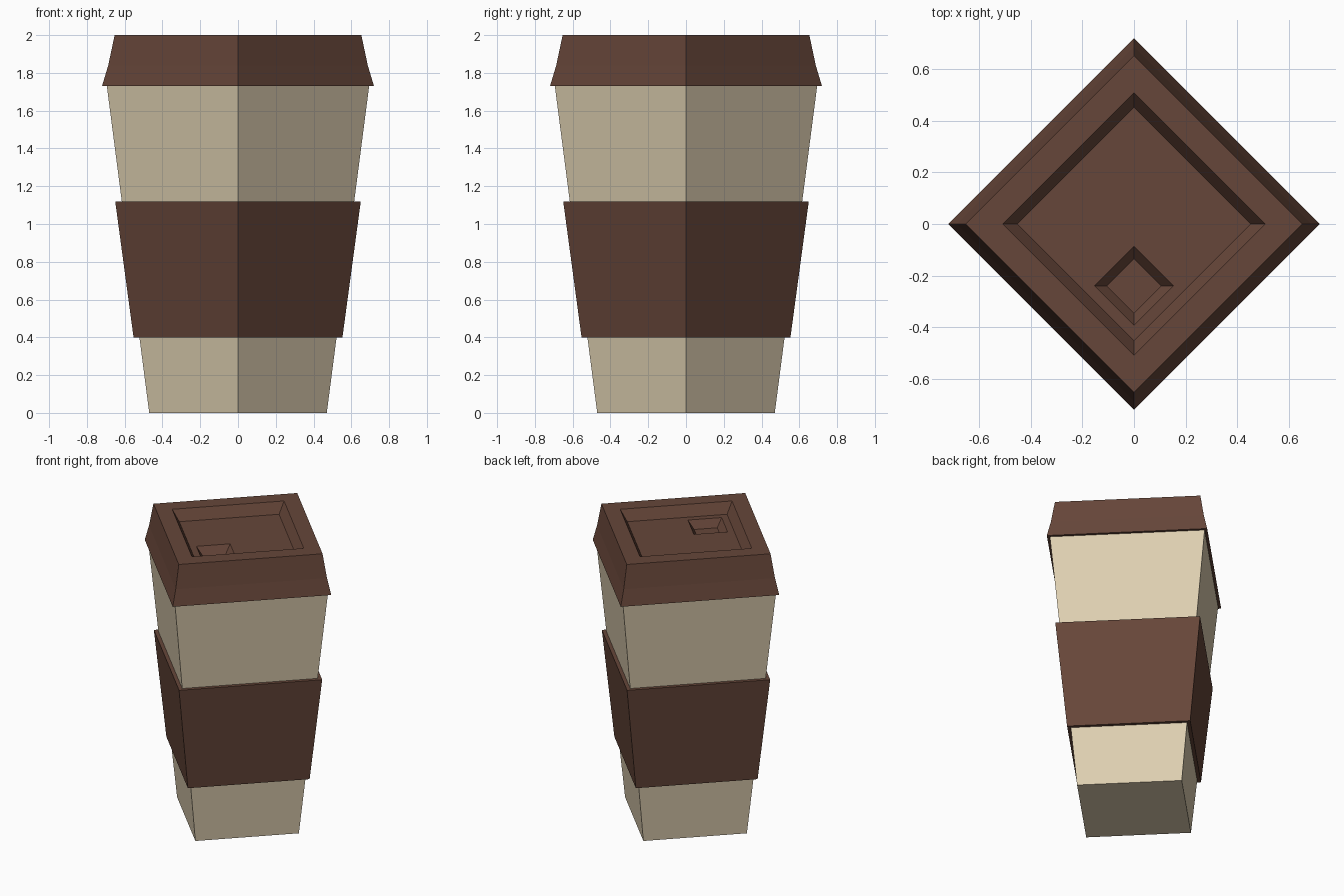
import bpy
import bmesh
import math

if "Cube" in bpy.data.objects:
    bpy.data.objects.remove(bpy.data.objects["Cube"])


def make_material(name, color):
    mat = bpy.data.materials.new(name)
    mat.diffuse_color = (*color, 1.0)
    mat.use_nodes = True
    mat.node_tree.nodes["Principled BSDF"].inputs["Base Color"].default_value = mat.diffuse_color
    return mat


def square_loft(name, rings, mat, cap_start=False, cap_end=False, closed=False):
    """Skin square sections, corners on the axes; each ring is (radius, z, y centre)."""
    bm = bmesh.new()
    loops = []
    for r, z, cy in rings:
        loops.append([bm.verts.new((r * math.cos(i * math.pi / 2),
                                    cy + r * math.sin(i * math.pi / 2), z))
                      for i in range(4)])
    pairs = list(zip(loops, loops[1:]))
    if closed:
        pairs.append((loops[-1], loops[0]))
    for a, b in pairs:
        for i in range(4):
            j = (i + 1) % 4
            bm.faces.new((a[i], a[j], b[j], b[i]))
    if cap_start:
        bm.faces.new(loops[0][::-1])
    if cap_end:
        bm.faces.new(loops[-1])
    bmesh.ops.recalc_face_normals(bm, faces=bm.faces[:])
    mesh = bpy.data.meshes.new(name)
    bm.to_mesh(mesh)
    bm.free()
    mesh.materials.append(mat)
    obj = bpy.data.objects.new(name, mesh)
    bpy.context.collection.objects.link(obj)
    return obj


cream = make_material("cream paper", (0.723, 0.617, 0.434))
brown = make_material("brown cardboard", (0.133, 0.061, 0.041))

# Tapered cup body
square_loft("cup_body", [(0.47, 0.0, 0), (0.695, 1.735, 0)], cream,
            cap_start=True, cap_end=True)

# Sleeve: a thick band around the body
square_loft("sleeve", [(0.515, 0.4, 0), (0.553, 0.4, 0),
                       (0.65, 1.12, 0), (0.61, 1.12, 0)], brown, closed=True)

# Lid: flared skirt, rim, sunken floor and sip recess near the front
square_loft("lid", [
    (0.72, 1.73, 0),         # skirt edge
    (0.687, 1.84, 0),        # skirt bend
    (0.653, 2.0, 0),         # outer rim
    (0.508, 2.0, 0),         # inner rim
    (0.453, 1.928, 0),       # sunken floor
    (0.153, 1.928, -0.24),   # sip recess opening
    (0.105, 1.875, -0.24),   # sip recess floor
], brown, cap_start=True, cap_end=True)
